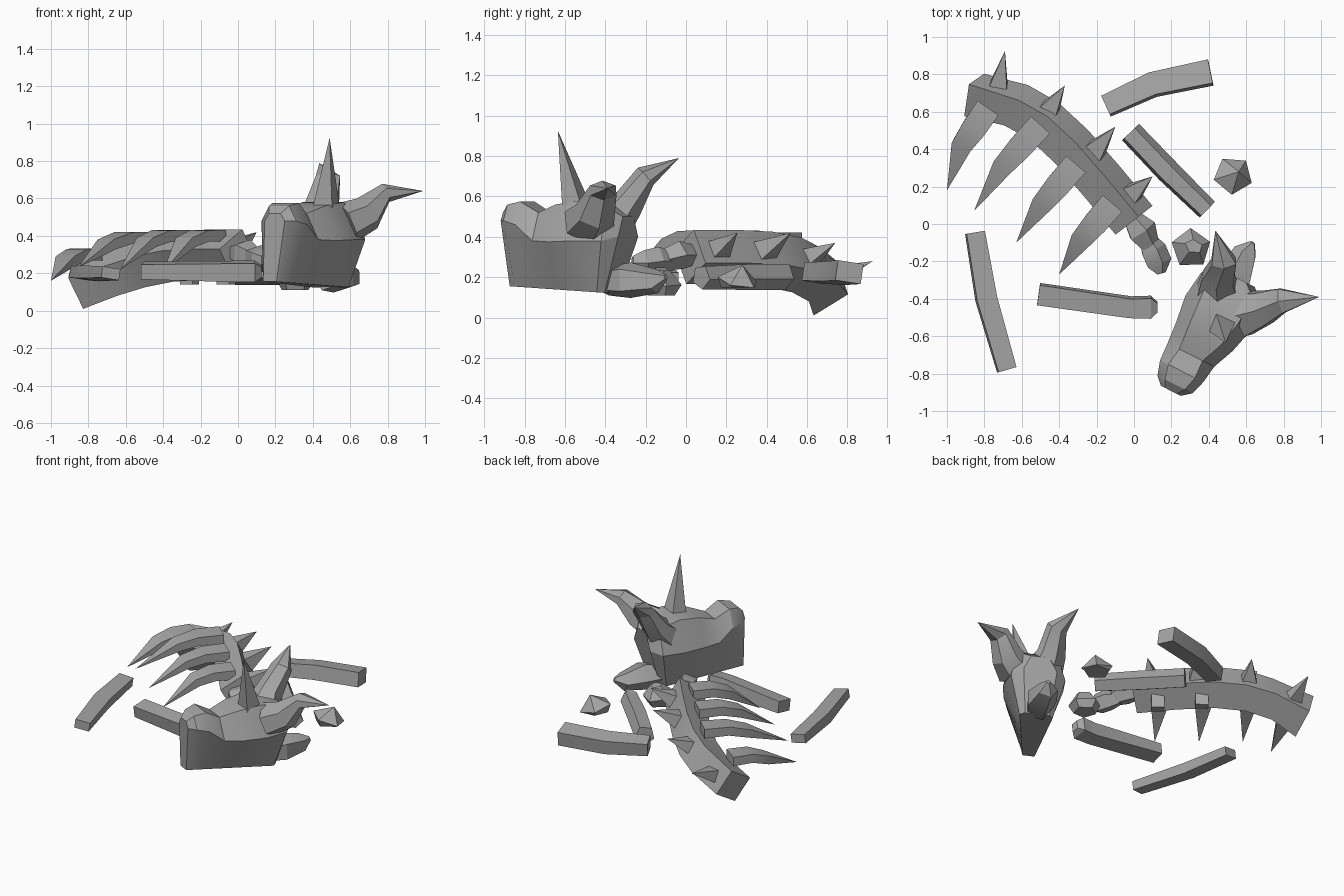
import bpy, bmesh, math
from mathutils import Vector

old = bpy.data.objects.get("Cube")
if old:
    bpy.data.objects.remove(old, do_unlink=True)

bone = bpy.data.materials.new("bone_grey")
bone.use_nodes = True
colour = (0.38, 0.38, 0.38, 1)
bone.diffuse_color = colour
bone.node_tree.nodes["Principled BSDF"].inputs["Base Color"].default_value = colour
UP = Vector((0, 0, 1))


def loft(name, rings, smooth=25):
    """Skin a list of equal rings; a ring of one point makes a tip."""
    bm = bmesh.new()
    loops = [[bm.verts.new(p) for p in ring] for ring in rings]
    for a, b in zip(loops, loops[1:]):
        n = len(a)
        for i in range(n):
            j = (i + 1) % n
            if len(b) == 1:
                bm.faces.new((a[i], a[j], b[0]))
            else:
                bm.faces.new((a[i], a[j], b[j], b[i]))
    for end in (loops[0], loops[-1]):
        if len(end) > 2:
            bm.faces.new(end)
    bmesh.ops.recalc_face_normals(bm, faces=bm.faces)
    mesh = bpy.data.meshes.new(name)
    bm.to_mesh(mesh)
    bm.free()
    mesh.materials.append(bone)
    ob = bpy.data.objects.new(name, mesh)
    bpy.context.collection.objects.link(ob)
    bpy.ops.object.select_all(action='DESELECT')
    ob.select_set(True)
    bpy.context.view_layer.objects.active = ob
    bpy.ops.object.shade_smooth_by_angle(angle=math.radians(smooth))


def tube(name, pts, sizes, sides=4, roll=0, side=None):
    """Sweep a polygon along points; sizes are half width and half height."""
    pts = [Vector(p) for p in pts]
    rings = []
    for k, (p, (w, h)) in enumerate(zip(pts, sizes)):
        if w == 0:
            rings.append([p])
            continue
        t = (pts[min(k + 1, len(pts) - 1)] - pts[max(k - 1, 0)]).normalized()
        ref = side or t.cross(UP)
        u = (ref - t * ref.dot(t)).normalized()
        v = u.cross(t)
        grow = 1 / math.cos(math.pi / sides)
        ring = []
        for i in range(sides):
            a = math.tau * (i + 0.5) / sides
            x, y = math.cos(a) * w * grow, math.sin(a) * h * grow
            c, s = math.cos(roll), math.sin(roll)
            ring.append(p + u * (x * c - y * s) + v * (x * s + y * c))
        rings.append(ring)
    loft(name, rings)


# Spine: a rolled square beam bending down at the tail, cut at a slant there
stations = [(-.855, .69, .145), (-.63, .635, .215), (-.48, .55, .26),
            (-.33, .41, .29), (-.165, .22, .30), (0, .02, .30)]
rings = []
for k, c in enumerate(stations):
    a = math.radians(245 - 27 * k / 5)
    u = Vector((math.cos(a), math.sin(a), 0))
    out, top = u * -.125 - UP * .03, u * -.03 + UP * .135
    if k == 0:
        top += Vector((-.04, .03, 0))
    c = Vector(c)
    rings.append([c + out, c + top, c - out, c - top])
loft("spine", rings)

# Spikes along the outer side of the spine
spikes = [((-.73, .71, .2), (-.69, .925, .28)), ((-.46, .6, .29), (-.37, .74, .37)),
          ((-.21, .39, .33), (-.1, .52, .42)), ((-.02, .155, .33), (.1, .255, .42))]
for i, (base, tip) in enumerate(spikes):
    tube(f"spine_spike_{i + 1}", [base, tip], [(.055, .05), (0, 0)], 4)

# Ribs: flat blades leaving the spine, bending down to a point
ribs = [((-.78, .62), (-.92, .42), (-1, .18), .3, .16),
        ((-.5, .53), (-.7, .31), (-.855, .07), .39, .23),
        ((-.31, .32), (-.49, .11), (-.63, -.1), .4, .22),
        ((-.115, .11), (-.28, -.08), (-.4, -.27), .4, .21)]
for i, (root, elbow, tip, zr, zt) in enumerate(ribs):
    d = Vector((root[0] - tip[0], root[1] - tip[1], 0))
    mid = (root[0] * .45 + elbow[0] * .55, root[1] * .45 + elbow[1] * .55)
    tube(f"rib_{i + 1}",
         [(*root, zr), (*mid, zr), (*elbow, zr - .035), (*tip, zt)],
         [(.068, .032), (.066, .03), (.055, .028), (0, 0)], side=d.cross(UP))
    # Stub where a rib passes through the underside of the spine
    if i > 1:
        low = Vector((root[0] + .05, root[1] + .05, 0))
        tube(f"rib_stub_{i + 1}", [low + UP * .29, low + UP * .14],
             [(.042, .028)] * 2, side=d.cross(UP))

# Neck vertebrae
tube("neck_vertebra_upper", [(-.02, .04, .31), (.04, -.04, .31), (.1, -.14, .28)],
     [(.04, .04), (.07, .06), (.035, .04)], 5)
tube("neck_vertebra_lower", [(.06, -.07, .28), (.1, -.14, .28), (.13, -.21, .27), (.145, -.265, .27)],
     [(.035, .04), (.06, .06), (.06, .055), (.02, .03)], 5)

# Loose long bones
tube("loose_bone_back", [(-.15, .63, .22), (.1, .745, .22), (.41, .81, .225)],
     [(.055, .045), (.062, .05), (.065, .05)], roll=.15)
tube("loose_bone_middle", [(-.02, .49, .205), (.18, .28, .205), (.39, .075, .2)],
     [(.054, .055), (.056, .055), (.05, .05)], 5, roll=.2)
tube("loose_bone_side", [(-.85, -.045, .2), (-.79, -.4, .2), (-.68, -.78, .2)],
     [(.05, .03), (.055, .035), (.05, .03)], roll=.15)
tube("loose_bone_front", [(-.51, -.375, .215), (-.02, -.445, .21), (.09, -.445, .21), (.125, -.445, .21)],
     [(.055, .04), (.052, .05), (.055, .05), (.025, .03)], roll=-.15)

# Broken fragments: lopsided pyramids
tube("fragment_back", [(.53, .26, .15), (.53, .26, .18), (.56, .28, .26)],
     [(.07, .07), (.09, .085), (0, 0)], 5, roll=.3, side=Vector((1, .6, 0)))
tube("fragment_middle", [(.305, -.13, .11), (.305, -.13, .17), (.32, -.12, .24)],
     [(.06, .06), (.088, .088), (.04, .03)], 5, side=Vector((1, -.3, 0)))

# Skull: stations along the head axis as distance, sideways shift,
# half widths of cheek and crown, heights of cheek and crown
origin = Vector((.52, -.34, 0))
ahead, right = Vector((-.45, -.89, 0)), Vector((.89, -.45, 0))
skull = [(-.06, 0, .11, .06, .4, .5), (.0, 0, .18, .13, .38, .55),
         (.15, 0, .2, .12, .38, .58), (.3, -.01, .17, .1, .375, .56),
         (.42, -.03, .14, .07, .38, .52), (.52, -.035, .13, .08, .46, .575),
         (.6, -.035, .105, .06, .48, .56), (.64, -.04, .06, .035, .48, .52)]
rings = []
for s, shift, cheek, crown, z_cheek, z_crown in skull:
    along = max(0, s) / .64
    centre = origin + ahead * s + right * shift
    # The flat jaw line narrows and leans sideways towards the muzzle
    base = origin + ahead * (.06 + along * .56) - right * .08 * along
    base.z = .125 + .03 * along
    w = .11 - .07 * along - (.03 if s < 0 else 0)
    if s < 0:
        base -= ahead * .03
    rings.append([base + right * w, centre + right * cheek + UP * z_cheek,
                  centre + right * crown + UP * z_crown,
                  centre - right * crown + UP * z_crown,
                  centre - right * cheek + UP * z_cheek, base - right * w])
loft("skull", rings, 30)

# Horns
tube("nose_horn", [(.47, -.54, .53), (.49, -.635, .925)], [(.06, .055), (0, 0)], 4, roll=.6)
tube("left_horn", [(.58, -.48, .47), (.69, -.45, .52), (.79, -.41, .63), (.99, -.39, .64)],
     [(.12, .1), (.09, .085), (.065, .045), (0, 0)], 6)
tube("right_horn", [(.45, -.38, .46), (.45, -.29, .56), (.48, -.2, .7), (.435, -.035, .79)],
     [(.12, .1), (.085, .07), (.065, .05), (0, 0)], 6)

# Jaw piece jutting out behind the skull
tube("jaw_piece", [(.47, -.4, .18), (.54, -.29, .185), (.6, -.15, .18), (.635, -.1, .2)],
     [(.07, .06), (.085, .075), (.055, .05), (.012, .012)], 5)
